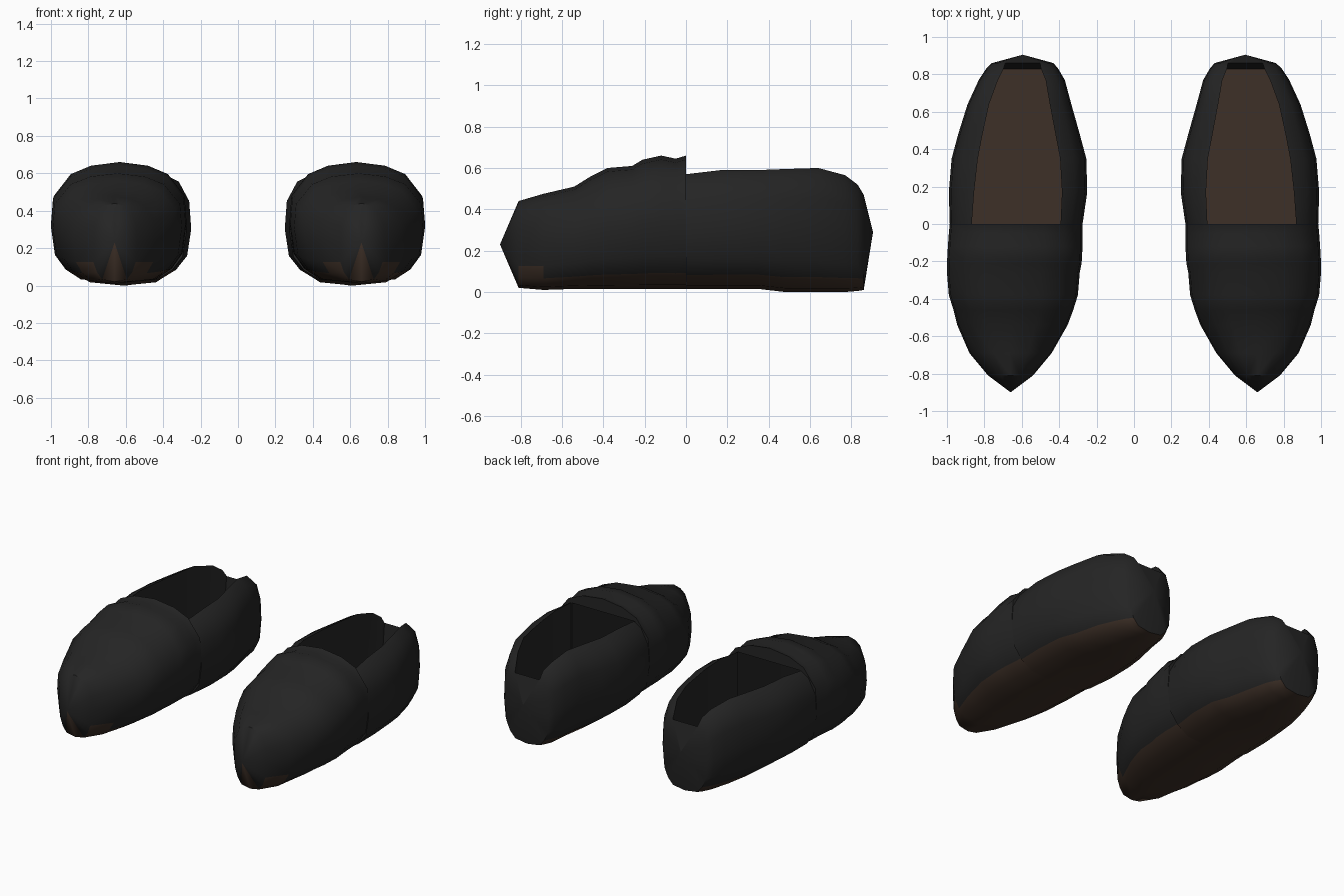
import bpy
import bmesh
import math

cube = bpy.data.objects.get("Cube")
if cube:
    bpy.data.objects.remove(cube, do_unlink=True)


def make_material(name, color):
    mat = bpy.data.materials.new(name)
    mat.use_nodes = True
    mat.diffuse_color = color
    bsdf = next(n for n in mat.node_tree.nodes if n.type == "BSDF_PRINCIPLED")
    bsdf.inputs["Base Color"].default_value = color
    bsdf.inputs["Roughness"].default_value = 0.8
    return mat


BLACK = make_material("black leather", (0.018, 0.018, 0.018, 1))
BROWN = make_material("brown sole", (0.047, 0.029, 0.02, 1))
FLOOR = 0.1

# Half cross-sections: (fraction of half width, fraction of height)
LOWER = [(0, 0), (0.55, 0.03), (0.78, 0.12), (0.94, 0.25), (1, 0.5)]
VAMP = LOWER + [(0.97, 0.72), (0.72, 0.9), (0.42, 0.97), (0, 1)]
WALL = LOWER + [(0.97, 0.76), (0.82, 0.94)]
TUNNEL = [(0, 0), (0.5, 0), (1, 0), (1, 0.25), (1, 0.5), (1, 0.75),
          (1, 1), (0.5, 1), (0, 1)]

# Stations: y, left x, right x, bottom z, top z
TOE_STATIONS = [
    (-0.81, -0.78, -0.54, 0.02, 0.44),
    (-0.69, -0.88, -0.44, 0.01, 0.475),
    (-0.54, -0.945, -0.355, 0.015, 0.51),
    (-0.46, -0.965, -0.325, 0.015, 0.56),
    (-0.38, -0.99, -0.3, 0.015, 0.6),
    (-0.26, -1, -0.29, 0.015, 0.61),
    (-0.21, -1, -0.28, 0.015, 0.64),
    (-0.12, -0.995, -0.275, 0.015, 0.66),
    (-0.05, -0.99, -0.275, 0.015, 0.645),
    (0, -0.985, -0.275, 0.015, 0.66),
]
TUNNEL_STATIONS = [
    (0, -0.86, -0.385, FLOOR, 0.57),
    (-0.3, -0.85, -0.4, FLOOR, 0.48),
    (-0.6, -0.79, -0.51, FLOOR, 0.35),
]
# Heel stations add the inner left x and inner right x of the opening
HEEL_STATIONS = [
    (0, -0.985, -0.275, 0.015, 0.57, -0.86, -0.385),
    (0.17, -0.99, -0.25, 0.015, 0.59, -0.855, -0.385),
    (0.35, -0.975, -0.255, 0.015, 0.59, -0.84, -0.4),
    (0.48, -0.94, -0.29, 0, 0.595, -0.82, -0.43),
    (0.64, -0.89, -0.335, 0, 0.6, -0.78, -0.455),
    (0.77, -0.83, -0.37, 0, 0.565, -0.735, -0.48),
    (0.83, -0.79, -0.405, 0.005, 0.52, -0.70, -0.5),
    (0.86, -0.76, -0.43, 0.01, 0.47, -0.69, -0.505),
]


def close_ring(half, mid):
    """Mirror a half section about x = mid; first and last points lie on it."""
    return half + [(2 * mid - x, y, z) for x, y, z in half[-2:0:-1]]


def section(profile, y, left, right, bottom, top):
    mid, hw = (left + right) / 2, (right - left) / 2
    return [(mid + u * hw, y, bottom + v * (top - bottom)) for u, v in profile], mid


def heel_ring(y, left, right, bottom, top, in_left, in_right):
    half, mid = section(WALL, y, left, right, bottom, top)
    floor = top if y > 0.85 else FLOOR
    inner = mid + (in_right - in_left) / 2
    half += [(inner, y, top), (inner, y, floor), (mid, y, floor)]
    return close_ring(half, mid)


def loft(name, rings, is_brown, side, start_pole=None, end_pole=None, cap_start=False):
    """Skin the rings; is_brown(row, segment) chooses the sole colour."""
    bm = bmesh.new()

    def vert(co):
        return bm.verts.new((co[0] * side, co[1], co[2]))

    count = len(rings[0])
    rows = [[vert(c) for c in ring] for ring in rings]
    if start_pole:
        rows.insert(0, [vert(start_pole)] * count)
    if end_pole:
        rows.append([vert(end_pole)] * count)
    for r in range(len(rows) - 1):
        for k in range(count):
            n = (k + 1) % count
            corners = [rows[r][k], rows[r][n], rows[r + 1][n], rows[r + 1][k]]
            face = bm.faces.new(list(dict.fromkeys(corners)))
            face.material_index = int(is_brown(r, min(k, count - 1 - k)))
    if cap_start:
        bm.faces.new(rows[0])
    bmesh.ops.recalc_face_normals(bm, faces=bm.faces)
    mesh = bpy.data.meshes.new(name)
    bm.to_mesh(mesh)
    bm.free()
    mesh.materials.append(BLACK)
    mesh.materials.append(BROWN)
    obj = bpy.data.objects.new(name, mesh)
    bpy.context.collection.objects.link(obj)
    bpy.ops.object.select_all(action="DESELECT")
    obj.select_set(True)
    bpy.context.view_layer.objects.active = obj
    bpy.ops.object.shade_smooth_by_angle(angle=math.radians(40))


def toe_is_brown(row, seg):
    last_outer = len(TOE_STATIONS)
    if row == 0:
        return seg < 1
    if row == 1:
        return seg < 3
    if row == last_outer or row == last_outer + len(TUNNEL_STATIONS):
        return False
    return seg < 2


def heel_is_brown(row, seg):
    if row >= len(HEEL_STATIONS) - 1:
        return False
    floor_seg = len(WALL) + 1
    return seg < 2 or (seg == floor_seg and row < len(HEEL_STATIONS) - 2)


for label, side in (("right", 1), ("left", -1)):
    # Covered toe with its hollow inside
    toe = [close_ring(*section(VAMP, *s)) for s in TOE_STATIONS]
    toe += [close_ring(*section(TUNNEL, *s)) for s in TUNNEL_STATIONS]
    loft(label + "_shoe_toe", toe, toe_is_brown, side,
         start_pole=(-0.66, -0.9, 0.23), end_pole=(-0.65, -0.62, 0.2))
    # Open heel with collar, insole and sole
    heel = [heel_ring(*s) for s in HEEL_STATIONS]
    loft(label + "_shoe_heel", heel, heel_is_brown, side,
         end_pole=(-0.595, 0.905, 0.29), cap_start=True)
